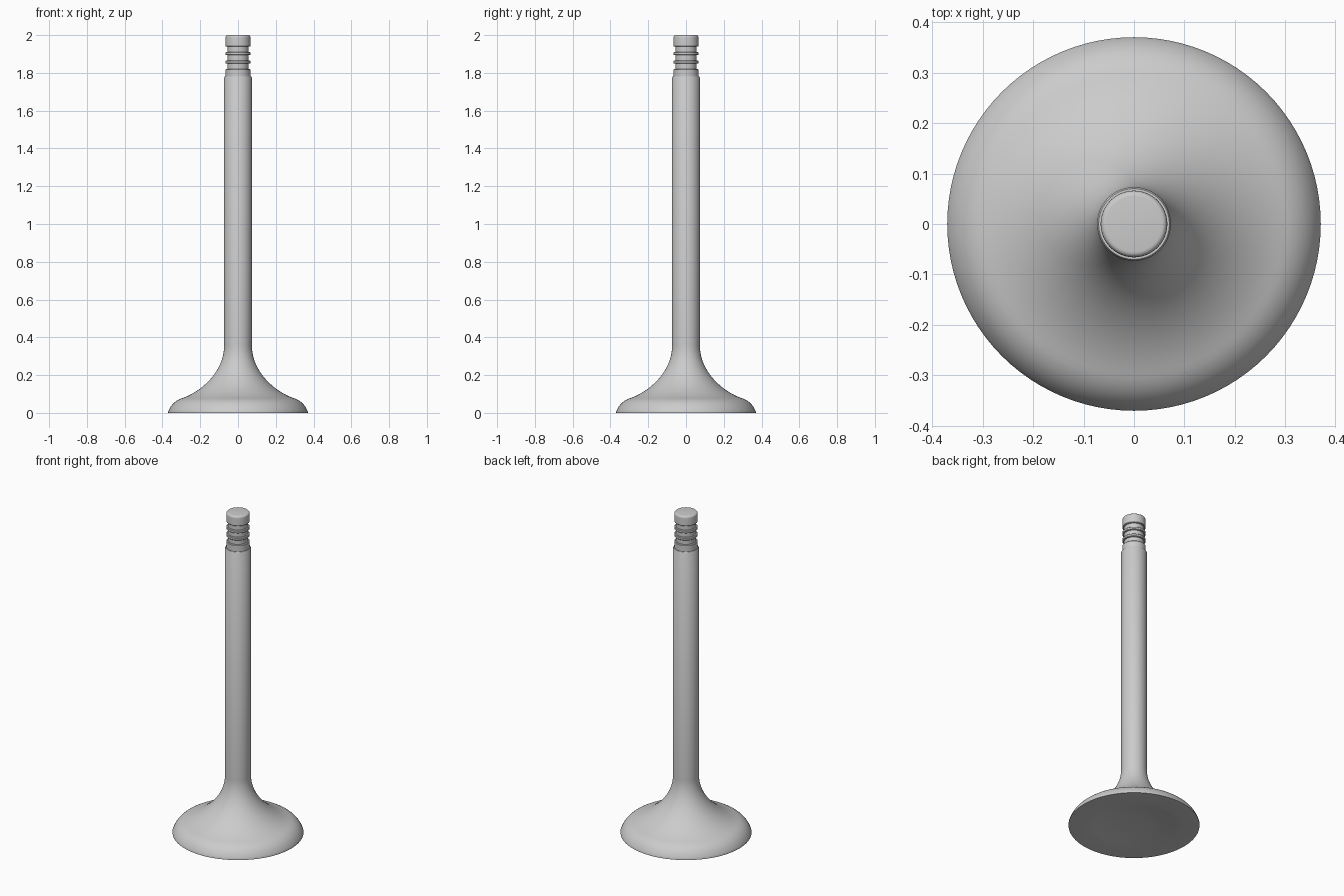
import bpy, bmesh, math

if "Cube" in bpy.data.objects:
    bpy.data.objects.remove(bpy.data.objects["Cube"])

SEGMENTS = 96


def bezier(p0, p1, p2, p3, n):
    """Points along a cubic curve, both ends included."""
    pts = []
    for i in range(n + 1):
        t = i / n
        s = 1 - t
        pts.append(tuple(s**3 * a + 3 * s * s * t * b + 3 * s * t * t * c + t**3 * d
                         for a, b, c, d in zip(p0, p1, p2, p3)))
    return pts


def lathe(name, profile):
    """Revolve a (radius, z) profile around the z axis."""
    bm = bmesh.new()
    verts = [bm.verts.new((r, 0, z)) for r, z in profile]
    edges = [bm.edges.new(pair) for pair in zip(verts, verts[1:])]
    bmesh.ops.spin(bm, geom=verts + edges, cent=(0, 0, 0), axis=(0, 0, 1),
                   angle=2 * math.pi, steps=SEGMENTS)
    bmesh.ops.remove_doubles(bm, verts=bm.verts, dist=1e-5)
    bmesh.ops.recalc_face_normals(bm, faces=bm.faces)
    mesh = bpy.data.meshes.new(name)
    bm.to_mesh(mesh)
    bm.free()
    obj = bpy.data.objects.new(name, mesh)
    bpy.context.collection.objects.link(obj)
    bpy.context.view_layer.objects.active = obj
    obj.select_set(True)
    bpy.ops.object.shade_smooth_by_angle(angle=math.radians(32))
    obj.select_set(False)
    return obj


# Underside: shallow dish inside a flat ring
profile = [(0, 0.02), (0.10, 0.018), (0.18, 0.011), (0.23, 0.004), (0.26, 0), (0.37, 0)]

# Rounded head rim, then the flared neck
profile += bezier((0.37, 0.005), (0.357, 0.04), (0.335, 0.065), (0.295, 0.078), 10)
profile += bezier((0.295, 0.078), (0.19, 0.115), (0.073, 0.22), (0.073, 0.36), 20)[1:]

# Straight stem with a step to the narrower tip
profile += [(0.073, 1.775), (0.070, 1.78), (0.066, 1.78)]

# Keeper grooves cut in the tip
for z in (1.835, 1.88, 1.925):
    h = 0.014
    profile += [(0.066, z - h - 0.003), (0.063, z - h), (0.056, z - h),
                (0.056, z + h), (0.063, z + h), (0.066, z + h + 0.003)]

# Rounded end of the tip
profile += bezier((0.066, 1.985), (0.066, 1.994), (0.063, 2.0), (0.055, 2.0), 5)
profile += [(0, 2.0)]

lathe("engine_valve", profile)
